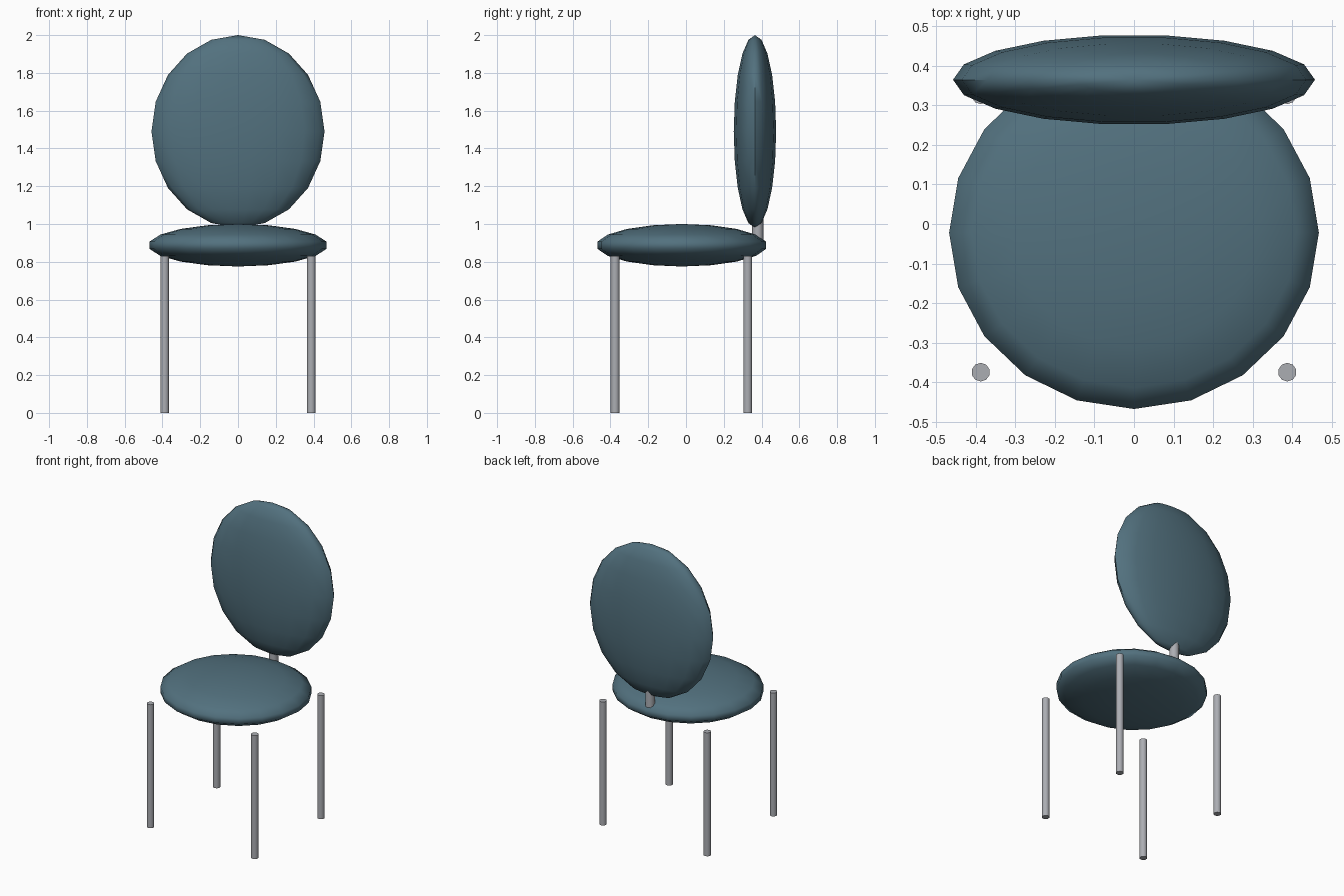
import bpy, bmesh
from math import pi, radians
from mathutils import Matrix, Vector

cube = bpy.data.objects.get("Cube")
if cube:
    bpy.data.objects.remove(cube, do_unlink=True)


def material(name, rgb, rough):
    mat = bpy.data.materials.new(name)
    mat.use_nodes = True
    mat.diffuse_color = (*rgb, 1)
    bsdf = mat.node_tree.nodes["Principled BSDF"]
    bsdf.inputs["Base Color"].default_value = (*rgb, 1)
    bsdf.inputs["Roughness"].default_value = rough
    return mat


teal = material("teal upholstery", (0.085, 0.165, 0.21), 0.8)
steel = material("grey steel", (0.41, 0.42, 0.45), 0.5)


def finish(name, bm, mat, angle):
    bmesh.ops.recalc_face_normals(bm, faces=bm.faces)
    mesh = bpy.data.meshes.new(name)
    bm.to_mesh(mesh)
    bm.free()
    mesh.materials.append(mat)
    obj = bpy.data.objects.new(name, mesh)
    bpy.context.collection.objects.link(obj)
    bpy.ops.object.select_all(action="DESELECT")
    obj.select_set(True)
    bpy.context.view_layer.objects.active = obj
    bpy.ops.object.shade_smooth_by_angle(angle=radians(angle))
    return obj


def cushion(name, centre, radii, segments, rings):
    """Half circle spun round z, then squashed into an ellipsoid."""
    bm = bmesh.new()
    arc = [bm.verts.new(Matrix.Rotation(pi * i / rings, 3, "Y") @ Vector((0, 0, 1)))
           for i in range(rings + 1)]
    edges = [bm.edges.new(pair) for pair in zip(arc, arc[1:])]
    bmesh.ops.spin(bm, geom=arc + edges, cent=(0, 0, 0), axis=(0, 0, 1),
                   angle=2 * pi, steps=segments)
    bmesh.ops.remove_doubles(bm, verts=bm.verts, dist=0.001)
    bmesh.ops.scale(bm, vec=radii, verts=bm.verts)
    bmesh.ops.translate(bm, vec=centre, verts=bm.verts)
    return finish(name, bm, teal, 60)


def rod(name, x, y, bottom, top, radius, sides=10):
    bm = bmesh.new()
    bmesh.ops.create_cone(bm, cap_ends=True, segments=sides, radius1=radius,
                          radius2=radius, depth=top - bottom,
                          matrix=Matrix.Translation((x, y, (bottom + top) / 2)))
    return finish(name, bm, steel, 50)


# Upholstered seat and backrest
cushion("seat", (0, -0.022, 0.8875), (0.475, 0.453, 0.1125), 20, 9)
cushion("backrest", (0, 0.365, 1.49), (0.458, 0.114, 0.51), 18, 10)

# Short post joining seat and backrest
rod("backrest_post", 0, 0.38, 0.87, 1.1, 0.03)

# Four straight legs
for side, x in (("left", 0.388), ("right", -0.388)):
    for end, y in (("front", -0.375), ("back", 0.327)):
        rod(f"{end}_{side}_leg", x, y, 0, 0.83, 0.0235)
